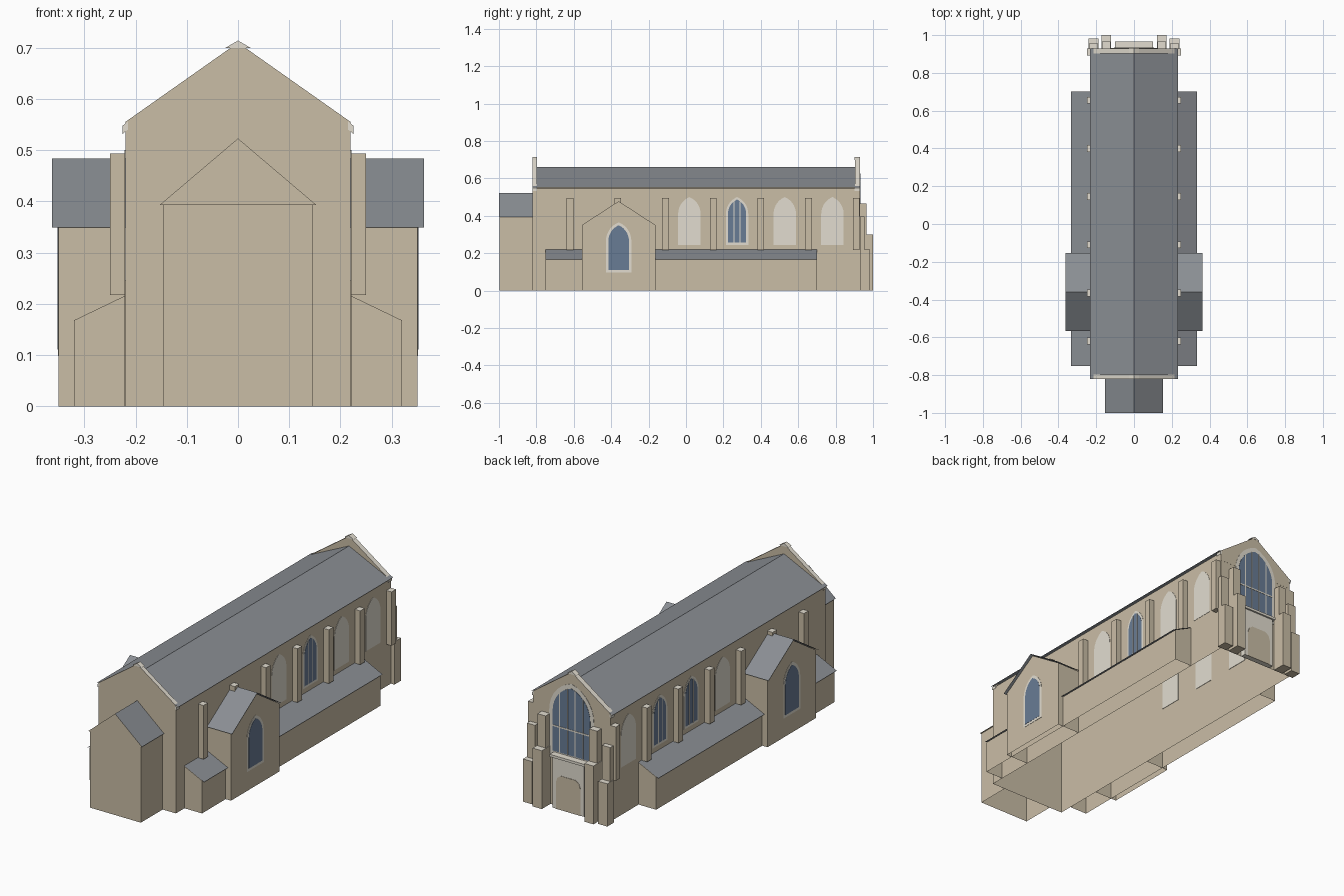
import bpy, bmesh, math

cube = bpy.data.objects.get("Cube")
if cube:
    bpy.data.objects.remove(cube, do_unlink=True)


def material(name, color):
    m = bpy.data.materials.new(name)
    m.use_nodes = True
    m.diffuse_color = (*color, 1)
    m.node_tree.nodes["Principled BSDF"].inputs["Base Color"].default_value = (*color, 1)
    return m


WALL = material("tan stone", (0.59, 0.51, 0.38))
ROOF = material("grey slate", (0.255, 0.272, 0.295))
PALE = material("pale stone", (0.76, 0.72, 0.63))
GLASS = material("blue glass", (0.14, 0.20, 0.30))


def extrude(bm, profile, axis, a, b):
    """Two rows of vertices along a (horizontal, z) profile."""
    def place(p, d):
        return (p[0], d, p[1]) if axis == 'y' else (d, p[0], p[1])
    return [[bm.verts.new(place(p, d)) for p in profile] for d in (a, b)]


def finish(name, bm, mat, top=None):
    me = bpy.data.meshes.new(name)
    me.materials.append(mat)
    if top:
        me.materials.append(top)
        for f in bm.faces:
            f.material_index = int(f.normal.z > 0.3)
    bm.to_mesh(me)
    bm.free()
    bpy.context.collection.objects.link(bpy.data.objects.new(name, me))


def prism(name, profile, axis, a, b, mat, top=None, floor=True):
    """Solid along an axis; upward faces may take a second colour, the floor may be left open."""
    bm = bmesh.new()
    near, far = extrude(bm, profile, axis, a, b)
    bm.faces.new(near)
    bm.faces.new(far)
    for i in range(len(profile)):
        if floor or profile[i][1] + profile[i - 1][1] > 0:
            bm.faces.new((near[i - 1], near[i], far[i], far[i - 1]))
    bmesh.ops.recalc_face_normals(bm, faces=bm.faces)
    finish(name, bm, mat, top)


def sheet(name, profile, axis, a, b, mat):
    """Thin roof plane following an open profile, facing up."""
    bm = bmesh.new()
    near, far = extrude(bm, profile, axis, a, b)
    for i in range(1, len(profile)):
        f = bm.faces.new((near[i - 1], near[i], far[i], far[i - 1]))
        f.normal_update()
        if f.normal.z < 0:
            f.normal_flip()
    finish(name, bm, mat)


def box(name, x0, x1, y0, y1, z0, z1, mat, top=None, floor=True):
    prism(name, [(x0, z0), (x1, z0), (x1, z1), (x0, z1)], 'y', y0, y1, mat, top, floor)


def gable(c, w, z0, eave, ridge):
    return [(c - w, z0), (c + w, z0), (c + w, eave), (c, ridge), (c - w, eave)]


def arch_height(w, h, x):
    """Height of a pointed arch above its springing at offset x."""
    c = (h * h - w * w) / (2 * w)
    return math.sqrt(max((w + c) ** 2 - (abs(x) + c) ** 2, 0))


def arch(c, w, z0, spring, top, steps=7):
    h = top - spring
    off = (h * h - w * w) / (2 * w)
    end = math.atan2(h, off)
    right = [((w + off) * math.cos(end * i / steps) - off,
              spring + (w + off) * math.sin(end * i / steps)) for i in range(steps)]
    return ([(c - w, z0), (c + w, z0)] + [(c + x, z) for x, z in right]
            + [(c, top)] + [(c - x, z) for x, z in reversed(right)])


def window(name, axis, face, out, c, w, z0, spring, top, rim, glazed=True, bars=()):
    """Pale arched surround, glass sheet and thin upright bars, laid on a wall."""
    prism(name + "_surround", arch(c, w, z0, spring, top), axis,
          face - out * 0.002, face + out * 0.0015, PALE)
    if not glazed:
        return
    gw, gtop = w - rim, top - rim * 1.2
    prism(name + "_glass", arch(c, gw, z0 + rim, spring, gtop), axis,
          face, face + out * 0.0025, GLASS)
    for x in bars:
        zt = spring + arch_height(gw, gtop - spring, x)
        prism(name + "_bar", [(c + x - 0.0025, z0 + rim), (c + x + 0.0025, z0 + rim),
                              (c + x + 0.0025, zt), (c + x - 0.0025, zt)],
              axis, face, face + out * 0.004, PALE)


# Nave
prism("nave_walls", gable(0, 0.22, 0, 0.545, 0.645), 'y', -0.8195, 0.9295, WALL, floor=False)
sheet("nave_roof", [(-0.233, 0.55), (0, 0.66), (0.233, 0.55)], 'y', -0.8195, 0.9295, ROOF)

# End gables with pale copings, shoulders and apex stones
for end, y0, y1 in (("front", -0.82, -0.797), ("back", 0.903, 0.93)):
    prism(end + "_gable", gable(0, 0.22, 0.5, 0.555, 0.71), 'y', y0, y1, WALL, PALE)
    prism(end + "_apex_stone", [(-0.026, 0.699), (0.026, 0.699), (0, 0.714)],
          'y', y0 - 0.001, y1 + 0.001, PALE)
    for s in (-1, 1):
        prism(end + "_shoulder_stone", [(s * 0.215, 0.54), (s * 0.225, 0.532), (s * 0.225, 0.548),
                                        (s * 0.215, 0.556)], 'y', y0 - 0.001, y1 + 0.001, PALE)

# Chancel
box("chancel_walls", -0.145, 0.145, -0.997, -0.82, 0, 0.393, WALL, floor=False)
prism("chancel_roof", [(-0.153, 0.393), (0.153, 0.393), (0, 0.523)], 'y', -1.0, -0.82, WALL, ROOF)

BAY = 0.255
for s, side in ((1, "left"), (-1, "right")):
    # Lean-to aisles
    prism(side + "_aisle", [(s * 0.2205, 0), (s * 0.32, 0), (s * 0.32, 0.168), (s * 0.2205, 0.216)],
          'y', -0.75, 0.70, WALL, floor=False)
    sheet(side + "_aisle_roof", [(s * 0.22, 0.219), (s * 0.333, 0.165)], 'y', -0.751, 0.701, ROOF)
    # Transepts
    prism(side + "_transept", gable(-0.36, 0.197, 0, 0.35, 0.478), 'x', s * 0.2205, s * 0.35,
          WALL, floor=False)
    sheet(side + "_transept_roof", [(-0.567, 0.349), (-0.36, 0.484), (-0.153, 0.349)],
          'x', s * 0.22, s * 0.363, ROOF)
    window(side + "_transept_window", 'x', s * 0.35, s, -0.36, 0.068, 0.098, 0.265, 0.365, 0.013)
    # Wall buttresses
    for i in range(7):
        y = -0.62 + BAY * i
        x0, x1 = sorted((s * 0.2205, s * 0.25))
        box(side + "_wall_buttress", x0, x1, y - 0.018, y + 0.018, 0.217, 0.494, WALL, PALE)
    # Upper windows, some of them blind
    glazed = (1,) if s > 0 else (1, 2)
    for i in range(4):
        window(side + "_nave_window", 'x', s * 0.22, s, 0.018 + BAY * i, 0.06, 0.245, 0.41, 0.50,
               0.011, i in glazed, (-0.016, 0.016))
    # Stepped buttresses on the back wall: upper depth and height, lower depth and height
    for label, x, yu, zu, yl, zl in (("outer", 0.214, 0.955, 0.395, 0.983, 0.22),
                                     ("inner", 0.147, 0.965, 0.465, 1.0, 0.30)):
        x *= s
        name = side + "_" + label + "_back_buttress"
        box(name + "_upper", x - 0.023, x + 0.023, 0.93, yu, zl, zu, WALL, PALE)
        box(name + "_lower", x - 0.026, x + 0.026, 0.93, yl, 0, zl, WALL, PALE)

# Great back window with a crossbar
window("great_window", 'y', 0.93, 1, 0, 0.127, 0.26, 0.485, 0.65, 0.02, True,
       (-0.066, -0.022, 0.022, 0.066))
box("great_window_crossbar", -0.107, 0.107, 0.93, 0.934, 0.407, 0.414, PALE)

# Back doorway
box("porch", -0.09, 0.09, 0.93, 0.957, 0, 0.262, PALE)
box("porch_cornice", -0.10, 0.10, 0.93, 0.966, 0.262, 0.275, PALE)
prism("door", [(-0.07, 0), (0.07, 0), (0.07, 0.135), (0.062, 0.16), (0.042, 0.175),
               (-0.042, 0.175), (-0.062, 0.16), (-0.07, 0.135)], 'y', 0.955, 0.959, WALL)
